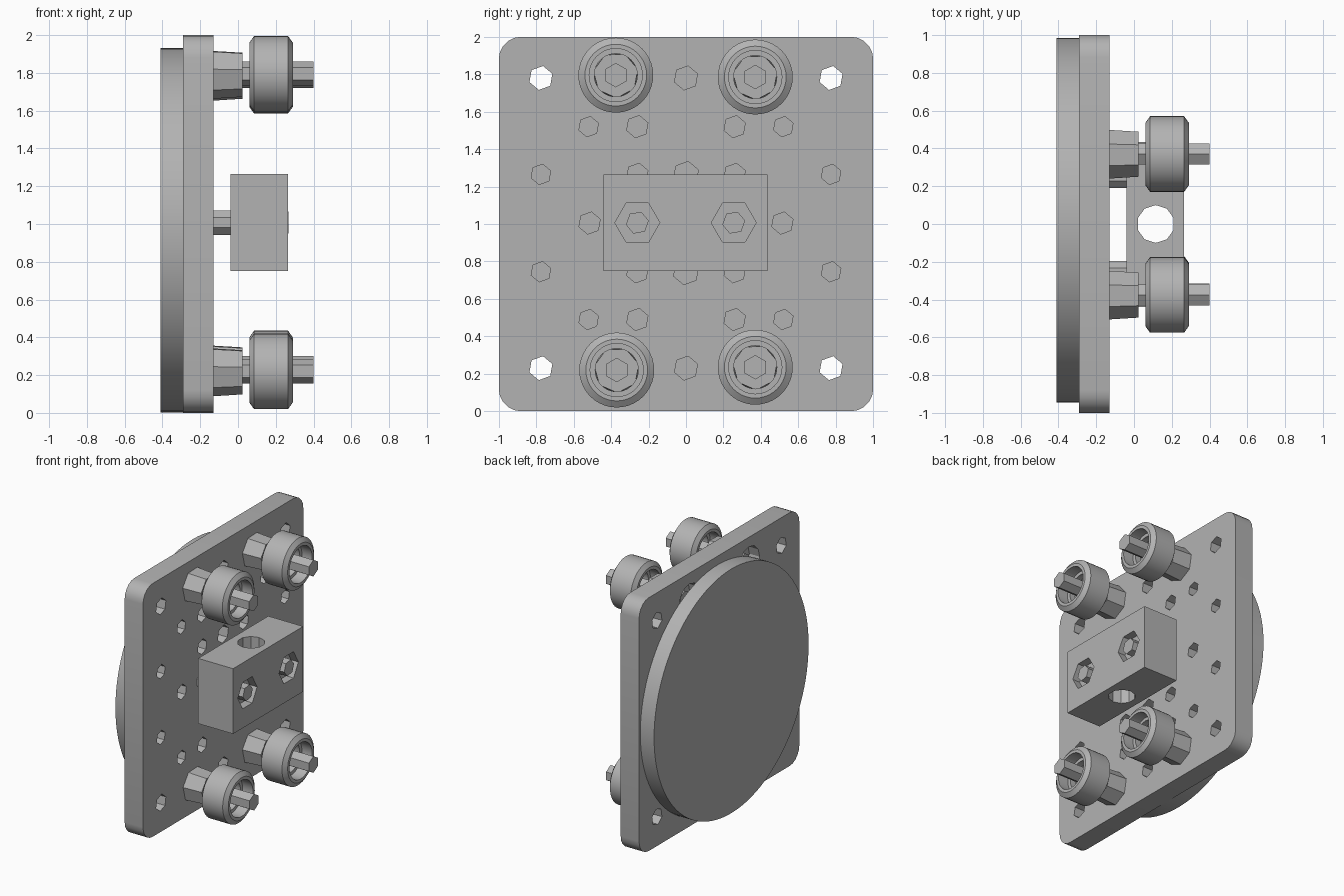
import bpy, bmesh, math
from mathutils import Matrix, Vector

if "Cube" in bpy.data.objects:
    bpy.data.objects.remove(bpy.data.objects["Cube"], do_unlink=True)

GREY = (0.45, 0.45, 0.45, 1)
mat = bpy.data.materials.new("plain grey")
mat.use_nodes = True
mat.diffuse_color = GREY
mat.node_tree.nodes["Principled BSDF"].inputs["Base Color"].default_value = GREY


def make(name, bm):
    bmesh.ops.recalc_face_normals(bm, faces=bm.faces)
    mesh = bpy.data.meshes.new(name)
    bm.to_mesh(mesh)
    bm.free()
    mesh.materials.append(mat)
    ob = bpy.data.objects.new(name, mesh)
    bpy.context.collection.objects.link(ob)
    return ob


def prism(bm, x0, x1, y, z, r, sides, r2=None, turn=0):
    """Add a prism or cone running along x from x0 to x1."""
    place = (Matrix.Translation(((x0 + x1) / 2, y, z))
             @ Matrix.Rotation(math.radians(turn), 4, "X")
             @ Matrix.Rotation(math.pi / 2, 4, "Y"))
    bmesh.ops.create_cone(bm, cap_ends=True, segments=sides, radius1=r,
                          radius2=r if r2 is None else r2, depth=x1 - x0, matrix=place)


def rod(name, *args, **kw):
    bm = bmesh.new()
    prism(bm, *args, **kw)
    return make(name, bm)


def box(name, lo, hi):
    lo, hi = Vector(lo), Vector(hi)
    bm = bmesh.new()
    bmesh.ops.create_cube(bm, size=1, matrix=Matrix.Translation((lo + hi) / 2)
                          @ Matrix.Diagonal((*(hi - lo), 1)))
    return bm


def activate(ob):
    bpy.ops.object.select_all(action="DESELECT")
    ob.select_set(True)
    bpy.context.view_layer.objects.active = ob


def cut(ob, bm):
    cutter = make("cutter", bm)
    cutter.hide_render = True
    mod = ob.modifiers.new("cut", "BOOLEAN")
    mod.operation, mod.solver, mod.object = "DIFFERENCE", "EXACT", cutter
    activate(ob)
    bpy.ops.object.modifier_apply(modifier=mod.name)
    bpy.data.objects.remove(cutter, do_unlink=True)


def smooth(ob):
    activate(ob)
    bpy.ops.object.shade_smooth_by_angle(angle=math.radians(25))


# Wheel centres as (y, z)
wheels = [(-0.375, 1.795), (0.37, 1.785), (-0.37, 0.22), (0.37, 0.235)]

# Mounting plate with rounded upright corners
bm = box("plate", (-0.29, -1, 0), (-0.13, 1, 2))
corners = [e for e in bm.edges if abs(e.verts[0].co.x - e.verts[1].co.x) > 0.1]
bmesh.ops.bevel(bm, geom=corners, offset=0.12, segments=5, profile=0.5, affect="EDGES")
plate = make("mounting_plate", bm)

# Hole pattern, mirrored left to right and top to bottom
holes = [(0.775, 0.775, 0.065), (0, 0.775, 0.065), (0.52, 0.515, 0.055),
         (0.26, 0.515, 0.06), (0.775, 0.26, 0.055), (0.26, 0.26, 0.06),
         (0, 0.26, 0.07), (0.515, 0, 0.06)]
bm = bmesh.new()
for y, z, r in holes:
    for py in {y, -y}:
        for pz in {z, -z}:
            prism(bm, -0.4, 0, py, 1.005 + pz, r, 6, turn=20)
# Bolt head recesses on the disc side
for y, z in wheels:
    prism(bm, -0.4, -0.2, y, z, 0.13, 12)
cut(plate, bm)
smooth(plate)

# Large backing disc
smooth(rod("backing_disc", -0.41, -0.29, 0.02, 0.967, 0.964, 96))

# Wheel cross-section as (x, radius): chamfered tread, bore with inner lip
section = [(0.06, 0.165), (0.085, 0.2), (0.265, 0.2), (0.29, 0.165), (0.29, 0.142),
           (0.2, 0.142), (0.2, 0.115), (0.15, 0.115), (0.15, 0.142), (0.06, 0.142)]
for i, (y, z) in enumerate(wheels):
    bm = bmesh.new()
    ring = [bm.verts.new((x, y, z + r)) for x, r in section]
    edges = [bm.edges.new((ring[k - 1], ring[k])) for k in range(len(ring))]
    bmesh.ops.spin(bm, geom=ring + edges, cent=(0, y, z), axis=(1, 0, 0),
                   angle=math.tau, steps=40, use_merge=True)
    bmesh.ops.remove_doubles(bm, verts=bm.verts, dist=0.0005)
    smooth(make(f"wheel_{i + 1}", bm))
    rod(f"wheel_spacer_{i + 1}", -0.13, 0.025, y, z, 0.132, 7, r2=0.122, turn=15)
    rod(f"wheel_bolt_{i + 1}", -0.25, 0.4, y, z, 0.065, 6, turn=30)

# Nut block with an upright bore and two hexagonal nut pockets
block = make("nut_block", box("block", (-0.04, -0.44, 0.75), (0.265, 0.435, 1.265)))
bm = bmesh.new()
bmesh.ops.create_cone(bm, cap_ends=True, segments=10, radius1=0.1, radius2=0.1,
                      depth=1, matrix=Matrix.Translation((0.115, 0, 1)))
for y in (-0.26, 0.255):
    prism(bm, 0.2, 0.4, y, 1.007, 0.12, 6)
cut(block, bm)
smooth(block)

# Block bolts and the spacers that hold the block off the plate
for side, y in (("right", -0.26), ("left", 0.255)):
    rod(f"block_spacer_{side}", -0.13, -0.04, y, 1.007, 0.07, 8, turn=22.5)
    rod(f"block_bolt_{side}", -0.1, 0.268, y, 1.007, 0.062, 6, turn=10)
